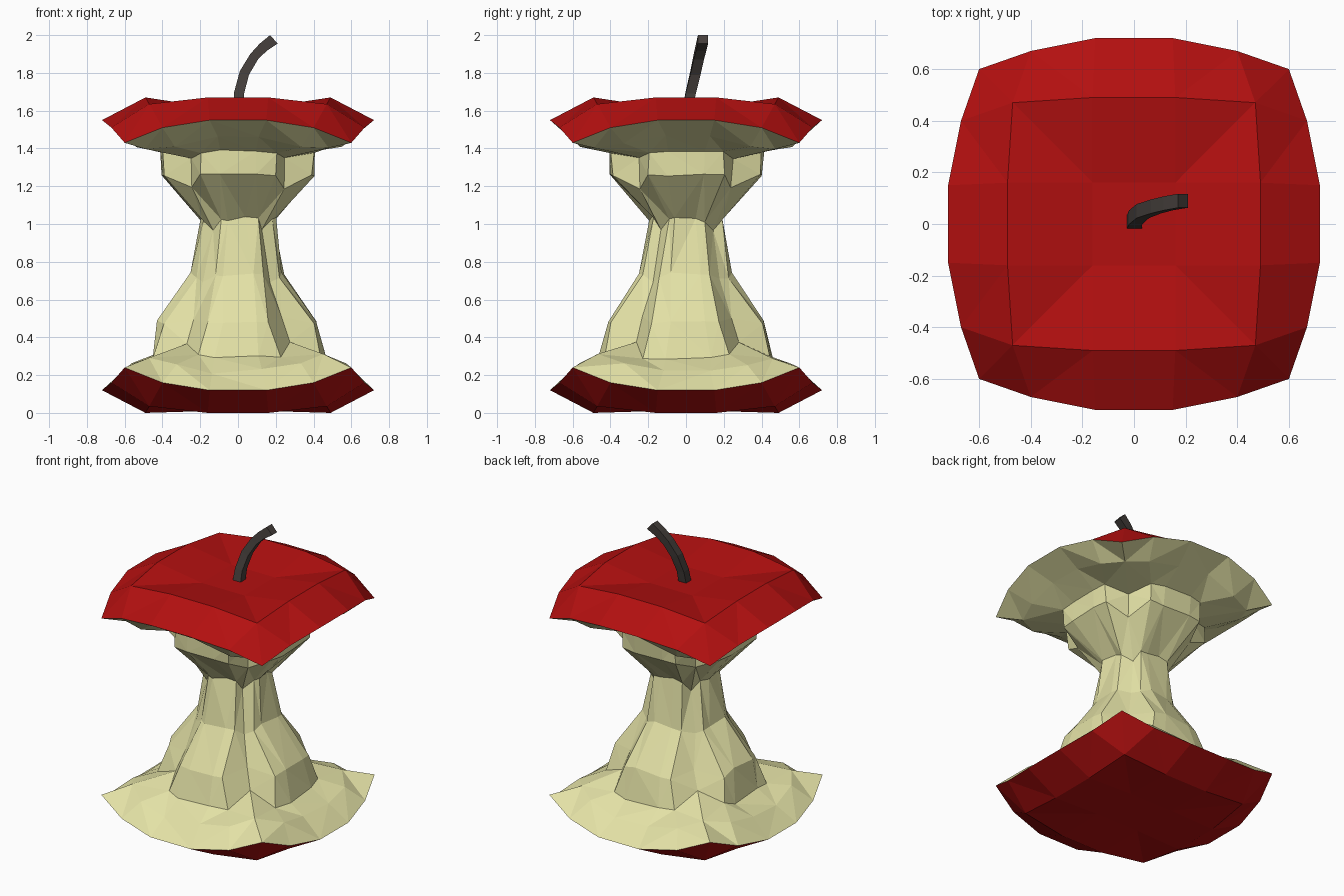
import bpy, bmesh, random
from mathutils import Vector

if "Cube" in bpy.data.objects:
    bpy.data.objects.remove(bpy.data.objects["Cube"])

random.seed(4)


def material(name, rgb):
    m = bpy.data.materials.new(name)
    m.diffuse_color = (*rgb, 1)
    m.use_nodes = True
    m.node_tree.nodes["Principled BSDF"].inputs["Base Color"].default_value = m.diffuse_color
    return m


red = material("red skin", (0.45, 0.005, 0.005))
flesh = material("pale flesh", (0.77, 0.755, 0.38))
brown = material("dark stem", (0.06, 0.05, 0.045))


def finish(bm, name, mats):
    bmesh.ops.remove_doubles(bm, verts=bm.verts, dist=0.0005)
    bmesh.ops.recalc_face_normals(bm, faces=bm.faces)
    bmesh.ops.triangulate(bm, faces=bm.faces)
    me = bpy.data.meshes.new(name)
    bm.to_mesh(me)
    bm.free()
    for m in mats:
        me.materials.append(m)
    ob = bpy.data.objects.new(name, me)
    bpy.context.collection.objects.link(ob)
    return ob


def bridge(bm, rings, mat=0):
    for a, b in zip(rings, rings[1:]):
        n = len(a)
        for k in range(n):
            f = bm.faces.new((a[k], a[(k + 1) % n], b[(k + 1) % n], b[k]))
            f.material_index = mat


# ---- skin caps: rounded-square 6 x 6 grid, keyed by (larger, smaller) step
STEP = {(1, 1): (.16, .16, .05), (3, 1): (.49, .16, 0), (3, 3): (.47, .47, .035),
        (5, 1): (.72, .15, .12), (5, 3): (.67, .40, .16), (5, 5): (.60, .60, .24)}


def cap_point(i, j, top):
    a, b = abs(i), abs(j)
    big, small, z = STEP[(max(a, b), min(a, b))]
    x, y = (big, small) if a >= b else (small, big)
    if max(a, b) == 1 and not top:
        z = .01
    return Vector((x if i > 0 else -x, y if j > 0 else -y, 1.67 - z if top else z))


def add_cap(bm, top):
    s = (-5, -3, -1, 1, 3, 5)
    v = [[bm.verts.new(cap_point(i, j, top)) for j in s] for i in s]
    for i in range(5):
        for j in range(5):
            bm.faces.new((v[i][j], v[i + 1][j], v[i + 1][j + 1], v[i][j + 1]))


# ---- four-lobed flesh ring: lobe middle, lobe shoulder, notch as (x, y, z)
def ring(bm, mid, shoulder, notch, jitter=0.0):
    quad = [mid, shoulder, notch,
            (shoulder[1], shoulder[0], shoulder[2]), (mid[1], mid[0], mid[2])]
    out = []
    for q in range(4):
        for x, y, z in quad:
            for _ in range(q):
                x, y = -y, x
            d = [random.uniform(-jitter, jitter) for _ in range(3)]
            out.append(bm.verts.new((x + d[0], y + d[1], z + d[2])))
    return out


bm = bmesh.new()
add_cap(bm, True)
add_cap(bm, False)
J = 0.013
rings = [
    ring(bm, (.72, .15, 1.55), (.67, .40, 1.51), (.60, .60, 1.43)),   # upper rim
    ring(bm, (.56, .12, 1.47), (.55, .33, 1.42), (.48, .48, 1.39), J),
    ring(bm, (.41, .10, 1.39), (.40, .20, 1.38), (.25, .25, 1.35), .006),
    ring(bm, (.40, .10, 1.26), (.39, .20, 1.26), (.24, .24, 1.19), .006),
    ring(bm, (.19, .05, 1.03), (.18, .10, 1.02), (.135, .135, .97), J),  # neck
    ring(bm, (.24, .07, .73), (.23, .13, .72), (.175, .175, .70), J),
    ring(bm, (.42, .09, .48), (.40, .17, .47), (.235, .235, .50), J),
    ring(bm, (.46, .12, .29), (.44, .22, .30), (.27, .27, .37), J),   # foot
    ring(bm, (.58, .13, .22), (.56, .33, .25), (.46, .46, .30), J),
    ring(bm, (.72, .15, .12), (.67, .40, .16), (.60, .60, .24)),      # lower rim
]
# seat the upper rim exactly on the skin
for k, v in enumerate(rings[0]):
    v.co.z = (1.55, 1.51, 1.43, 1.51, 1.55)[k % 5] + (0, 0, 0, 0, 0)[k % 5]
    v.co.z = 1.67 - rings[-1][k].co.z
    
bridge(bm, rings, 1)
finish(bm, "apple_core", [red, flesh])

# ---- stem: square section swept along a bend (outer x, z, inner x, z, y)
bm = bmesh.new()
path = [(-.03, 1.57, .03, 1.57, .0), (-.02, 1.70, .032, 1.69, .025),
        (.01, 1.81, .058, 1.79, .05), (.065, 1.90, .105, 1.87, .068),
        (.115, 1.955, .15, 1.915, .08), (.17, 2.0, .21, 1.955, .09)]
w = .027
stem = [[bm.verts.new(p) for p in ((ox, y - w, oz), (ix, y - w, iz),
                                   (ix, y + w, iz), (ox, y + w, oz))]
        for ox, oz, ix, iz, y in path]
bridge(bm, stem)
bm.faces.new(stem[0])
bm.faces.new(stem[-1])
finish(bm, "stem", [brown])
